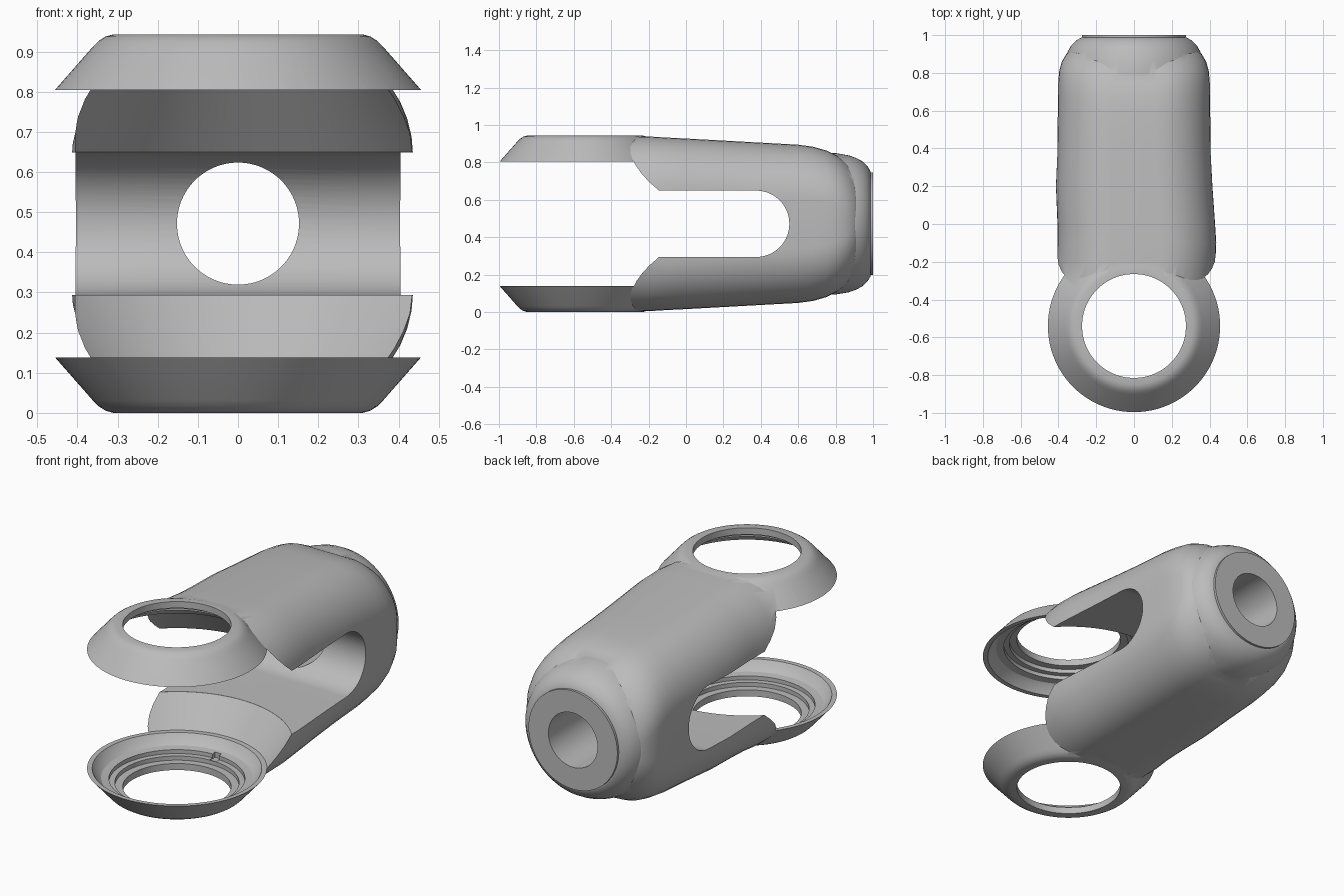
import bpy, bmesh, math
from mathutils import Matrix

if "Cube" in bpy.data.objects:
    bpy.data.objects.remove(bpy.data.objects["Cube"])

MID, EYE_Y = 0.4715, -0.54      # mid height, eye axis position

metal = bpy.data.materials.new("grey_metal")
metal.use_nodes = True
GREY = (0.5, 0.5, 0.5, 1)
metal.diffuse_color = GREY
metal.node_tree.nodes["Principled BSDF"].inputs["Base Color"].default_value = GREY


def make_object(name, bm, matrix=Matrix()):
    bmesh.ops.recalc_face_normals(bm, faces=bm.faces)
    mesh = bpy.data.meshes.new(name)
    bm.to_mesh(mesh)
    bm.free()
    mesh.transform(matrix)
    mesh.materials.append(metal)
    obj = bpy.data.objects.new(name, mesh)
    bpy.context.collection.objects.link(obj)
    return obj


def loft(name, rings, matrix=Matrix()):
    """Skin closed rings of equal length and cap both ends."""
    bm = bmesh.new()
    loops = [[bm.verts.new(p) for p in ring] for ring in rings]
    for a, b in zip(loops, loops[1:]):
        for i in range(len(a)):
            j = (i + 1) % len(a)
            bm.faces.new((a[i], a[j], b[j], b[i]))
    bm.faces.new(loops[0])
    bm.faces.new(loops[-1])
    return make_object(name, bm, matrix)


def lathe(name, profile, matrix, segments=96):
    """Solid of revolution from (radius, height) pairs."""
    angles = [2 * math.pi * i / segments for i in range(segments)]
    return loft(name, [[(r * math.cos(a), r * math.sin(a), h) for a in angles]
                       for r, h in profile], matrix)


def section(y, left, right, half_h, corner, steps=10):
    """Rounded rectangle across the body, left and right widths may differ."""
    corner = min(corner, half_h - 0.02)
    pts = []
    for quarter, (sx, sz) in enumerate([(1, 1), (-1, 1), (-1, -1), (1, -1)]):
        w = left if sx > 0 else right
        for i in range(steps + 1):
            a = math.pi / 2 * (quarter + i / steps)
            pts.append((sx * (w - corner) + corner * math.cos(a), y,
                        MID + sz * (half_h - corner) + corner * math.sin(a)))
    return pts


def combine(target, tool, operation):
    mod = target.modifiers.new(operation.title(), "BOOLEAN")
    mod.operation, mod.solver, mod.object = operation, "EXACT", tool
    bpy.context.view_layer.objects.active = target
    bpy.ops.object.modifier_apply(modifier=mod.name)
    bpy.data.objects.remove(tool)


# Body: y, left width, right width, half height, corner radius
stations = [
    (-0.54, 0.40, 0.40, 0.469, 0.29), (-0.35, 0.41, 0.415, 0.469, 0.29),
    (-0.2, 0.432, 0.412, 0.467, 0.29), (-0.1, 0.436, 0.405, 0.461, 0.29),
    (0.0, 0.43, 0.406, 0.456, 0.29), (0.2, 0.417, 0.415, 0.445, 0.29),
    (0.4, 0.407, 0.407, 0.434, 0.29), (0.6, 0.403, 0.403, 0.423, 0.29),
    (0.68, 0.402, 0.402, 0.412, 0.29), (0.75, 0.401, 0.401, 0.392, 0.28),
    (0.81, 0.396, 0.396, 0.362, 0.27), (0.86, 0.382, 0.382, 0.325, 0.26),
    (0.9, 0.358, 0.358, 0.28, 0.24), (0.93, 0.32, 0.32, 0.23, 0.2)]
body = loft("yoke_body", [section(*s) for s in stations])

# Round shank boss at the back
along_y = Matrix.Translation((0, 0, MID)) @ Matrix.Rotation(-math.pi / 2, 4, "X")
boss = [(0.3, 0.5), (0.38, 0.68), (0.378, 0.8), (0.366, 0.87), (0.352, 0.91),
        (0.333, 0.945), (0.308, 0.97), (0.282, 0.986), (0.275, 0.987), (0.275, 1.0)]
combine(body, lathe("boss", boss, along_y), "UNION")

# Conical eye rings, top and bottom, with a rounded outer shoulder
ring = [(0.456, 0.333), (0.362, 0.44), (0.347, 0.455), (0.33, 0.466), (0.31, 0.4715)]
for sign in (1, -1):
    place = Matrix.Translation((0, EYE_Y, MID)) @ Matrix.Diagonal((1, 1, sign, 1))
    combine(body, lathe("eye_ring", ring, place), "UNION")

# Stepped eye bores with the conical clearance between the arms
half = [(0.587, 0.1), (0.587, 0.178), (0.457, 0.333), (0.43, 0.3335), (0.41, 0.365),
        (0.385, 0.385), (0.345, 0.39), (0.345, 0.412), (0.315, 0.412),
        (0.315, 0.435), (0.275, 0.435), (0.275, 0.6)]
bore = [(r, -h) for r, h in reversed(half)] + half
combine(body, lathe("eye_bore", bore, Matrix.Translation((0, EYE_Y, MID))), "DIFFERENCE")

# Slot through the sides, rounded at its closed end
R, END = 0.1775, 0.375
outline = [(-1.3, -R)] + [
    (END + R * math.sin(a), -R * math.cos(a))
    for a in [math.pi * i / 32 for i in range(33)]] + [(-1.3, R)]
combine(body, loft("slot", [[(x, y, MID + z) for y, z in outline] for x in (-0.7, 0.7)]),
        "DIFFERENCE")

# Shank hole from the back into the slot
combine(body, lathe("shank_hole", [(0.152, 0.3), (0.152, 1.2)], along_y), "DIFFERENCE")

# Small locating notch in the lower eye step
bm = bmesh.new()
bmesh.ops.create_cube(bm, size=1)
notch = make_object("notch", bm, Matrix.Translation((0, EYE_Y + 0.34, 0.075))
                    @ Matrix.Diagonal((0.04, 0.05, 0.04, 1)))
combine(body, notch, "DIFFERENCE")

# Smooth the curved surfaces, keep machined edges sharp
bpy.ops.object.select_all(action="DESELECT")
body.select_set(True)
bpy.context.view_layer.objects.active = body
bpy.ops.object.shade_smooth_by_angle(angle=math.radians(28))
